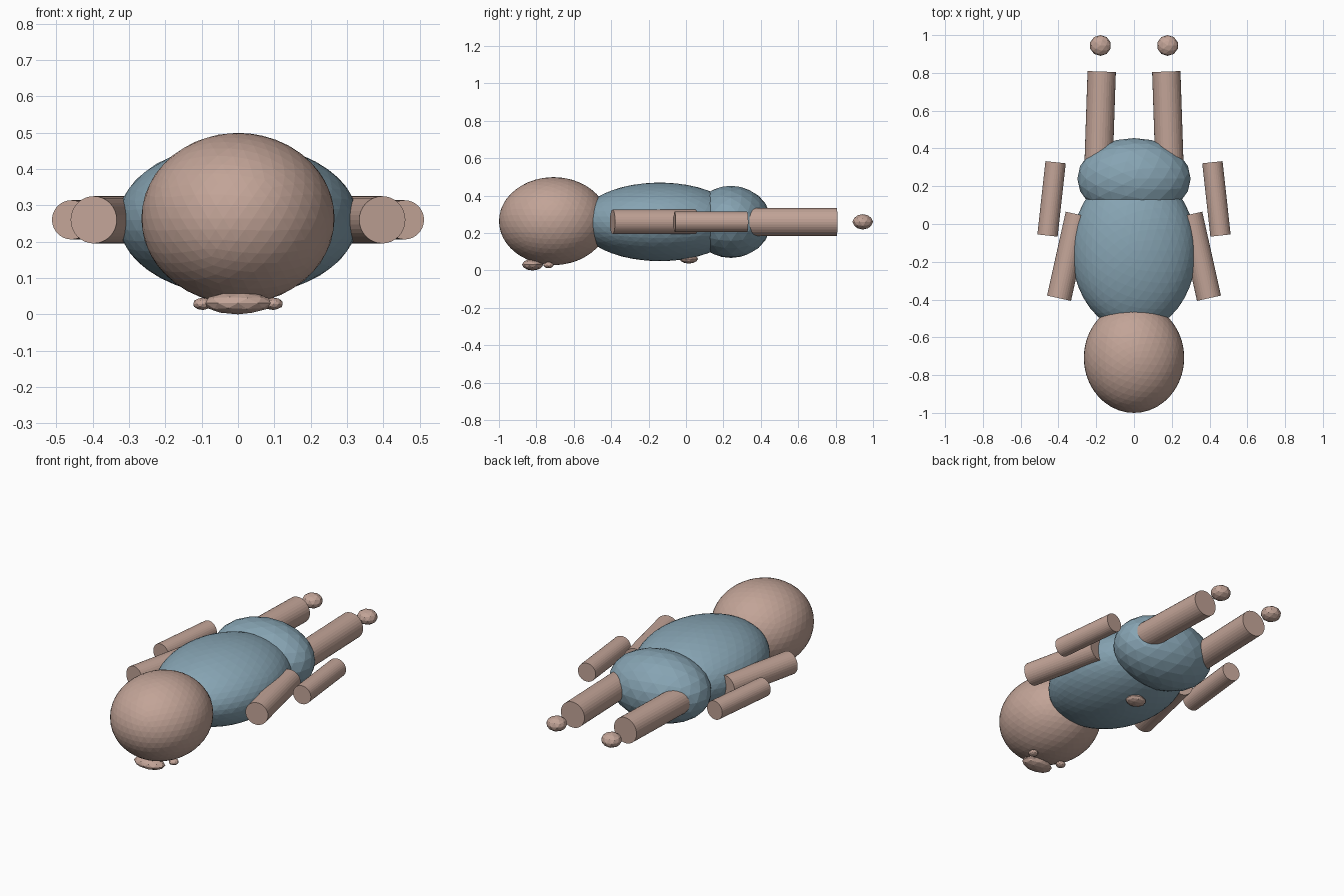
import bpy
import bmesh
from mathutils import Vector

if "Cube" in bpy.data.objects:
    bpy.data.objects.remove(bpy.data.objects["Cube"])


def material(name, rgb):
    m = bpy.data.materials.new(name)
    m.diffuse_color = (*rgb, 1)
    m.use_nodes = True
    m.node_tree.nodes["Principled BSDF"].inputs["Base Color"].default_value = m.diffuse_color
    return m


SKIN = material("warm skin", (0.54, 0.37, 0.31))
BLUE = material("dusty blue", (0.24, 0.37, 0.45))
Z = 0.26  # height of the body axis


def add(name, bm, mat):
    mesh = bpy.data.meshes.new(name)
    bm.to_mesh(mesh)
    bm.free()
    mesh.materials.append(mat)
    obj = bpy.data.objects.new(name, mesh)
    bpy.context.collection.objects.link(obj)
    return obj


def ellipsoid(name, centre, radii, detail, mat):
    """Faceted icosphere fitted to the given half sizes."""
    bm = bmesh.new()
    bmesh.ops.create_icosphere(bm, subdivisions=detail, radius=1)
    for i in range(3):
        reach = max(abs(v.co[i]) for v in bm.verts)
        for v in bm.verts:
            v.co[i] = v.co[i] / reach * radii[i] + centre[i]
    return add(name, bm, mat)


def limb(name, start, end, radius):
    """Capped cylinder between two points (x, y) on the body axis height."""
    a, b = Vector((*start, Z)), Vector((*end, Z))
    bm = bmesh.new()
    bmesh.ops.create_cone(bm, cap_ends=True, segments=32, radius1=radius,
                          radius2=radius, depth=(b - a).length)
    turn = (b - a).to_track_quat('Z', 'Y').to_matrix()
    bmesh.ops.rotate(bm, verts=bm.verts, cent=(0, 0, 0), matrix=turn)
    bmesh.ops.translate(bm, verts=bm.verts, vec=(a + b) / 2)
    return add(name, bm, SKIN)


# Head, torso and hips lying along y
ellipsoid("head", (0, -0.708, 0.264), (0.266, 0.292, 0.235), 4, SKIN)
ellipsoid("torso", (0, -0.14, Z), (0.33, 0.43, 0.21), 4, BLUE)
ellipsoid("hips", (0, 0.24, Z), (0.30, 0.215, 0.193), 3, BLUE)

# Mouth pad and navel on the underside
ellipsoid("mouth_pad", (0, -0.82, 0.031), (0.09, 0.057, 0.031), 2, SKIN)
ellipsoid("navel", (0, 0.015, 0.062), (0.055, 0.05, 0.025), 2, SKIN)

# Paired parts
for side, s in (("right", 1), ("left", -1)):
    ellipsoid("cheek_" + side, (s * 0.097, -0.735, 0.029), (0.026, 0.028, 0.017), 2, SKIN)
    limb("upper_arm_" + side, (s * 0.397, -0.393), (s * 0.298, 0.051), 0.065)
    limb("forearm_" + side, (s * 0.458, -0.061), (s * 0.415, 0.327), 0.054)
    limb("leg_" + side, (s * 0.188, 0.30), (s * 0.171, 0.807), 0.075)
    ellipsoid("foot_" + side, (s * 0.178, 0.945, Z), (0.054, 0.055, 0.041), 2, SKIN)
